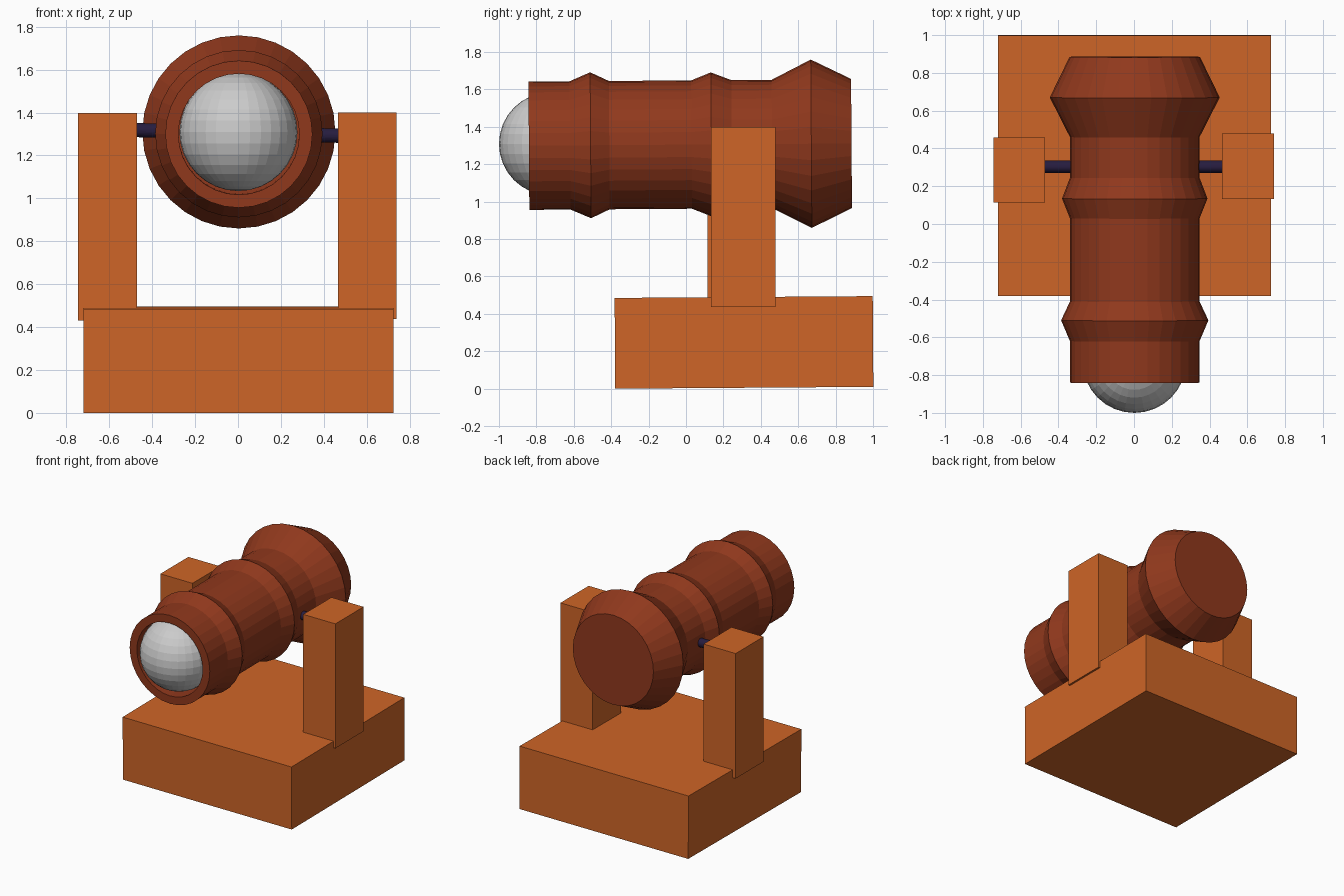
import bpy, bmesh, math
from mathutils import Matrix

if "Cube" in bpy.data.objects:
    bpy.data.objects.remove(bpy.data.objects["Cube"])

TILT = math.radians(0.4)  # base and barrel lean very slightly


def material(name, rgb):
    m = bpy.data.materials.new(name)
    m.diffuse_color = (*rgb, 1)
    m.use_nodes = True
    m.node_tree.nodes["Principled BSDF"].inputs["Base Color"].default_value = m.diffuse_color
    return m


wood = material("wood", (0.62, 0.13, 0.02))
iron = material("red_iron", (0.28, 0.04, 0.012))
dark = material("dark_metal", (0.02, 0.012, 0.05))


def finish(name, bm, mat=None, location=(0, 0, 0), rotation=(0, 0, 0)):
    bmesh.ops.recalc_face_normals(bm, faces=bm.faces)
    mesh = bpy.data.meshes.new(name)
    bm.to_mesh(mesh)
    bm.free()
    if mat:
        mesh.materials.append(mat)
    ob = bpy.data.objects.new(name, mesh)
    ob.location, ob.rotation_euler = location, rotation
    bpy.context.collection.objects.link(ob)
    return ob


def box(name, lo, hi, mat, rotation=(0, 0, 0)):
    bm = bmesh.new()
    size = [b - a for a, b in zip(lo, hi)]
    bmesh.ops.create_cube(bm, size=1, matrix=Matrix.Diagonal((*size, 1)))
    mid = [(a + b) / 2 for a, b in zip(lo, hi)]
    return finish(name, bm, mat, mid, rotation)


# Base block and the two side posts
box("base", (-0.72, -0.38, 0.005), (0.725, 1.0, 0.49), wood, (TILT, 0, 0))
box("left_post", (-0.745, 0.115, 0.43), (-0.47, 0.457, 1.397), wood)
box("right_post", (0.465, 0.133, 0.437), (0.74, 0.478, 1.4), wood)

# Barrel: (y, radius) profile from the bore floor, round the muzzle, to the breech
profile = [(-0.45, 0), (-0.45, 0.282), (-0.84, 0.282), (-0.84, 0.343),
           (-0.62, 0.343), (-0.51, 0.39), (-0.41, 0.343), (0.03, 0.343),
           (0.135, 0.385), (0.245, 0.343), (0.46, 0.343), (0.67, 0.45),
           (0.885, 0.345), (0.885, 0)]
bm = bmesh.new()
verts = [bm.verts.new((0, y, r)) for y, r in profile]
edges = [bm.edges.new(pair) for pair in zip(verts, verts[1:])]
bmesh.ops.spin(bm, geom=verts + edges, cent=(0, 0, 0), axis=(0, 1, 0),
               angle=math.tau, steps=32, use_duplicate=False)
bmesh.ops.remove_doubles(bm, verts=bm.verts, dist=0.0005)
finish("barrel", bm, iron, (0.004, 0, 1.305), (TILT, 0, 0))

# Ball sitting in the muzzle
bm = bmesh.new()
bmesh.ops.create_uvsphere(bm, u_segments=32, v_segments=16, radius=0.275)
finish("ball", bm, None, (0.002, -0.725, 1.309))

# Axle through the barrel, slightly lower on the right
bm = bmesh.new()
bmesh.ops.create_cone(bm, cap_ends=True, segments=32, radius1=0.033,
                      radius2=0.033, depth=1.05)
finish("axle", bm, dark, (0, 0.303, 1.305), (0, math.radians(91.6), 0))
